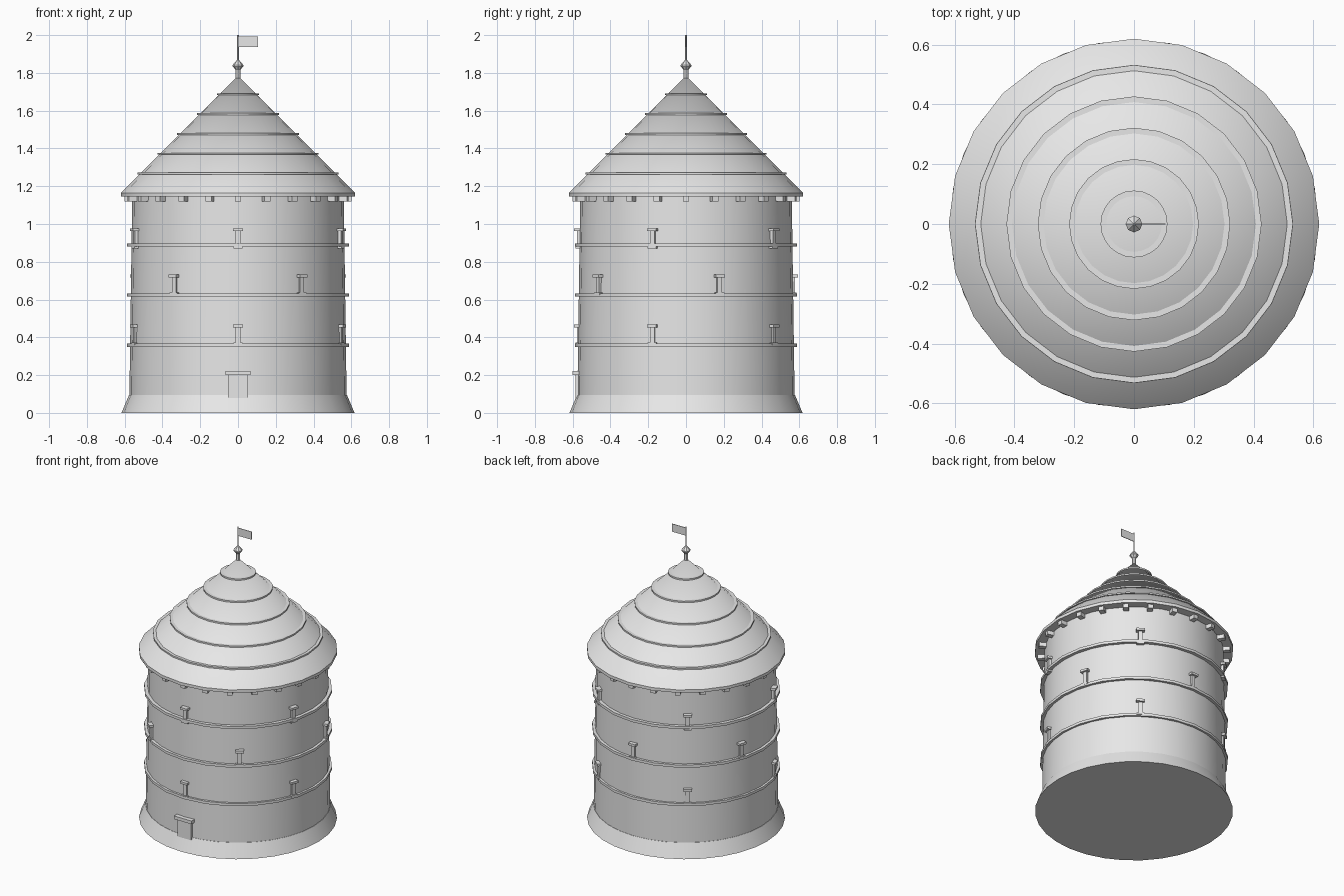
import bpy, bmesh, math
from mathutils import Matrix, Vector

if "Cube" in bpy.data.objects:
    bpy.data.objects.remove(bpy.data.objects["Cube"])

stone = bpy.data.materials.new("light_grey")
stone.diffuse_color = (0.8, 0.8, 0.8, 1)
stone.use_nodes = True
stone.node_tree.nodes["Principled BSDF"].inputs["Base Color"].default_value = stone.diffuse_color


def finish(name, bm, smooth=False):
    bmesh.ops.recalc_face_normals(bm, faces=bm.faces)
    me = bpy.data.meshes.new(name)
    bm.to_mesh(me)
    bm.free()
    me.materials.append(stone)
    ob = bpy.data.objects.new(name, me)
    bpy.context.collection.objects.link(ob)
    if smooth:
        bpy.ops.object.select_all(action='DESELECT')
        ob.select_set(True)
        bpy.context.view_layer.objects.active = ob
        bpy.ops.object.shade_smooth_by_angle(angle=math.radians(25))
    return ob


def lathe(name, profile, sides, smooth=True):
    """Revolve (radius, z) points around z; zero radius gives a single tip."""
    bm = bmesh.new()
    rings = []
    for r, z in profile:
        n = sides if r > 0 else 1
        rings.append([bm.verts.new((r * math.cos(2 * math.pi * i / sides),
                                    r * math.sin(2 * math.pi * i / sides), z))
                      for i in range(n)])
    for a, b in zip(rings, rings[1:]):
        for i in range(sides):
            j = (i + 1) % sides
            q = [a[i % len(a)], a[j % len(a)], b[j % len(b)], b[i % len(b)]]
            bm.faces.new(list(dict.fromkeys(q)))
    for ring in (rings[0], rings[-1]):
        if len(ring) > 1:
            bm.faces.new(ring)
    return finish(name, bm, smooth)


def add_box(bm, angle, r0, r1, width, z0, z1):
    """Box spanning radii r0..r1, pointing outwards at an angle in degrees."""
    m = (Matrix.Rotation(math.radians(angle), 4, 'Z')
         @ Matrix.Translation(((r0 + r1) / 2, 0, (z0 + z1) / 2))
         @ Matrix.Diagonal((r1 - r0, width, z1 - z0, 1)))
    bmesh.ops.create_cube(bm, size=1, matrix=m)


# Flared foot and slightly tapered wall
lathe("base", [(0.617, 0), (0.577, 0.095)], 32)
lathe("wall", [(0.575, 0.09), (0.56, 1.15)], 32)

# Raised bands around the wall
for z in (0.35, 0.615, 0.88):
    lathe("wall_band", [(0.587, z), (0.587, z + 0.018)], 24)

# Roof cone with its eave and thin overlapping lips
lathe("roof", [(0.62, 1.145), (0.62, 1.165), (0, 1.785)], 24)
for i in range(5):
    r, z = 0.532 - 0.105 * i, 1.262 + 0.105 * i
    lathe("roof_lip", [(r, z), (r, z + 0.01)], 24)

# Small blocks under the eave
bm = bmesh.new()
for i in range(24):
    add_box(bm, 15 * i, 0.55, 0.602, 0.034, 1.118, 1.146)
finish("eave_blocks", bm)

# Narrow windows, five to a row, middle row staggered
for z, start in ((0.36, -90), (0.625, -54), (0.87, -90)):
    bm = bmesh.new()
    for i in range(5):
        a = start + 72 * i
        add_box(bm, a, 0.54, 0.578, 0.026, z, z + 0.1)
        add_box(bm, a, 0.54, 0.592, 0.052, z + 0.092, z + 0.107)
        add_box(bm, a, 0.54, 0.584, 0.048, z, z + 0.012)
    finish("window_row", bm)

# Door and lintel
bm = bmesh.new()
add_box(bm, -90, 0.5, 0.585, 0.104, 0.08, 0.205)
finish("door", bm)
bm = bmesh.new()
add_box(bm, -90, 0.5, 0.6, 0.134, 0.2, 0.222)
finish("door_lintel", bm)

# Finial, pole and flag
lathe("finial_post", [(0.014, 1.76), (0.014, 1.83)], 8, False)
lathe("finial_knob", [(0.012, 1.815), (0.028, 1.835), (0.028, 1.842), (0, 1.875)], 8, False)
lathe("flag_pole", [(0.004, 1.85), (0.004, 2.0)], 8)
bm = bmesh.new()
add_box(bm, 0, 0, 0.105, 0.004, 1.938, 1.992)
finish("flag", bm)
